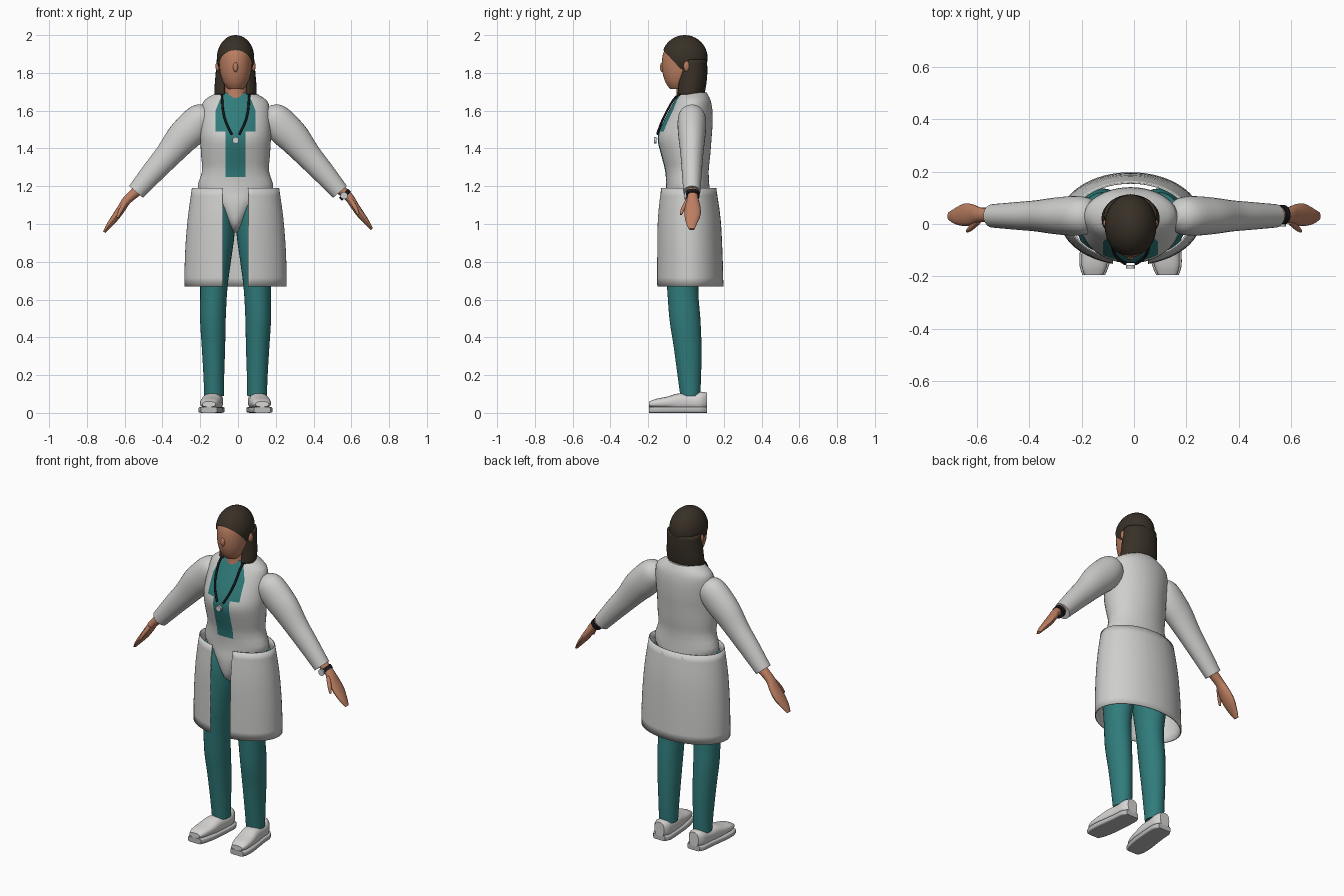
import bpy
import bmesh
from math import cos, sin, pi, radians, copysign
from mathutils import Vector, Matrix

if "Cube" in bpy.data.objects:
    bpy.data.objects.remove(bpy.data.objects["Cube"])

CX = -.013          # centre line of the body
SIDES = (("left", 1), ("right", -1))


def material(name, *rgb):
    mat = bpy.data.materials.new(name)
    mat.use_nodes = True
    mat.diffuse_color = (*rgb, 1)
    mat.node_tree.nodes["Principled BSDF"].inputs["Base Color"].default_value = (*rgb, 1)
    return mat


coat = material("coat white", .62, .62, .61)
scrubs = material("scrub teal", .03, .2, .2)
skin = material("skin", .5, .21, .12)
hair = material("dark brown hair", .04, .03, .02)
shoe = material("shoe white", .68, .67, .66)
sole = material("sole grey", .5, .5, .5)
black = material("black rubber", .01, .01, .012)
silver = material("silver", .6, .62, .63)


def finish(name, bm, *mats):
    """Turn a bmesh into a smooth object that keeps its sharp edges."""
    bmesh.ops.recalc_face_normals(bm, faces=bm.faces)
    mesh = bpy.data.meshes.new(name)
    bm.to_mesh(mesh)
    bm.free()
    for mat in mats:
        mesh.materials.append(mat)
    mesh.shade_smooth()
    mesh.set_sharp_from_angle(angle=radians(42))
    obj = bpy.data.objects.new(name, mesh)
    bpy.context.collection.objects.link(obj)
    return obj


def refine(rings, steps=3):
    """Smoothly resample the rings along their path."""
    r = [Vector(ring) for ring in rings]
    out = []
    for i in range(len(r) - 1):
        a, b, c, d = r[max(i - 1, 0)], r[i], r[i + 1], r[min(i + 2, len(r) - 1)]
        for j in range(steps):
            t = j / steps
            out.append((b * 2 + (c - a) * t + (a * 2 - b * 5 + c * 4 - d) * t ** 2
                        + (b * 3 - a - c * 3 + d) * t ** 3) / 2)
    return out + [r[-1]]


def loft(name, rings, *mats, axis="z", sides=32, power=1, cap=True, tweak=None):
    """Skin elliptical rings (x, y, z, radius, radius) along z, y or a path in xz."""
    bm = bmesh.new()
    rings = refine(rings)
    loops = []
    for i, (x, y, z, ra, rb) in enumerate(rings):
        u, v = Vector((1, 0, 0)), Vector((0, 1, 0))
        if axis == "y":
            v = Vector((0, 0, 1))
        elif axis == "path":
            tangent = rings[min(i + 1, len(rings) - 1)] - rings[max(i - 1, 0)]
            u = Vector(tangent[:3]).cross(v).normalized()
        loop = []
        for k in range(sides):
            c, s = cos(2 * pi * k / sides), sin(2 * pi * k / sides)
            c, s = copysign(abs(c) ** power, c), copysign(abs(s) ** power, s)
            loop.append(bm.verts.new(Vector((x, y, z)) + u * c * ra + v * s * rb))
        loops.append(loop)
    for low, high in zip(loops, loops[1:]):
        for k in range(sides):
            m = (k + 1) % sides
            bm.faces.new((low[k], low[m], high[m], high[k]))
    if cap:
        bm.faces.new(loops[0])
        bm.faces.new(loops[-1])
    if tweak:
        tweak(bm)
    return finish(name, bm, *mats)


def body(profile, x=CX):
    """Rings from (height, half width, front, back)."""
    return [(x, (f + b) / 2, z, a, (b - f) / 2) for z, a, f, b in profile]


def cut(bm, point, normal, remove=False):
    geom = bm.verts[:] + bm.edges[:] + bm.faces[:]
    bmesh.ops.bisect_plane(bm, geom=geom, plane_co=point, plane_no=normal, clear_outer=remove)


def ball(name, centre, size, mat, tweak=None):
    bm = bmesh.new()
    bmesh.ops.create_uvsphere(bm, u_segments=32, v_segments=20, radius=1)
    bmesh.ops.transform(bm, verts=bm.verts,
                        matrix=Matrix.Translation(centre) @ Matrix.Diagonal((*size, 1)))
    if tweak:
        tweak(bm)
    return finish(name, bm, mat)


def disc(name, centre, radius, depth, mat):
    bm = bmesh.new()
    bmesh.ops.create_cone(bm, cap_ends=True, segments=20, radius1=radius, radius2=radius, depth=depth,
                          matrix=Matrix.Translation(centre) @ Matrix.Rotation(pi / 2, 4, "X"))
    return finish(name, bm, mat)


def open_front(half):
    """Remove the front strip of a shell."""
    def tweak(bm):
        for s in (1, -1):
            cut(bm, (CX + s * half, 0, 0), (1, 0, 0))
        strip = [f for f in bm.faces if f.calc_center_median().y < 0
                 and abs(f.calc_center_median().x - CX) < half]
        bmesh.ops.delete(bm, geom=strip, context="FACES")
    return tweak


def thicken(obj, amount):
    mod = obj.modifiers.new("thickness", "SOLIDIFY")
    mod.thickness = amount
    mod.offset = 0


# Coat top with the scrub shirt showing in its opening
def shirt_opening(bm):
    for s in (1, -1):
        cut(bm, (CX + s * .053, 0, 0), (1, 0, 0))
        cut(bm, (CX + s * .105, 0, 0), (1, 0, 0))
        cut(bm, (CX + s * .07, 0, 1.69), (s, 0, .4))
    for z in (1.25, 1.49):
        cut(bm, (0, 0, z), (0, 0, 1))
    for f in bm.faces:
        c = f.calc_center_median()
        wide = min(.105, .07 + (1.69 - c.z) * .4)
        half = wide if c.z > 1.49 else .053 if c.z > 1.25 else 0
        f.material_index = int(c.y < 0 and abs(c.x - CX) < half)


loft("coat_top", body([
    (.955, .02, -.04, .05), (1, .045, -.1, .1), (1.1, .12, -.115, .13), (1.18, .2, -.105, .125),
    (1.28, .177, -.11, .12), (1.36, .182, -.13, .128), (1.45, .187, -.15, .135),
    (1.52, .187, -.13, .14), (1.6, .182, -.09, .14), (1.655, .165, -.06, .13), (1.695, .1, -.04, .11)]),
    coat, scrubs, sides=48, tweak=shirt_opening)

# Coat skirt, open in front and at both ends
skirt = loft("coat_skirt", body([
    (.67, .268, -.155, .195), (.85, .264, -.155, .19), (1.03, .25, -.152, .18), (1.19, .228, -.135, .157)]),
    coat, sides=64, cap=False, tweak=open_front(.067))
thicken(skirt, .006)

# Head, neck and nose
loft("head", body([
    (1.715, .04, -.085, 0), (1.745, .062, -.106, .03), (1.79, .079, -.122, .07), (1.84, .086, -.128, .09),
    (1.89, .087, -.124, .09), (1.93, .08, -.108, .085), (1.97, .05, -.07, .06)]), skin)
loft("neck", body([(1.66, .064, -.055, .065), (1.7, .06, -.05, .06), (1.78, .058, -.05, .06)]), skin)
ball("nose", (CX, -.124, 1.83), (.013, .014, .026), skin)

# Hair cap cut along a slanted hairline, and the long hair round the neck
ball("hair_cap", (CX, -.007, 1.88), (.099, .121, .12), hair,
     lambda bm: cut(bm, (0, -.125, 1.925), (0, -.135, -.125), True))
long_hair = loft("long_hair", body([
    (1.685, .1, -.05, .085), (1.73, .1, -.045, .095), (1.8, .094, -.04, .102), (1.87, .09, -.03, .1)]),
    hair, cap=False, tweak=open_front(.06))
thicken(long_hair, .022)

for side, s in SIDES:
    ball(side + "_ear", (CX + s * .094, .003, 1.835), (.012, .016, .028), skin)

    # Trouser leg
    leg = [(1.15, .11, .085, -.1, .12), (1.05, .108, .1, -.12, .135), (.95, .105, .1, -.12, .13),
           (.8, .11, .085, -.115, .09), (.66, .115, .072, -.1, .065), (.5, .12, .068, -.088, .076),
           (.35, .117, .062, -.065, .082), (.2, .115, .055, -.045, .08), (.09, .114, .052, -.03, .075)]
    loft(side + "_trouser_leg", [body([(z, a, f, b)], CX + s * x)[0] for z, x, a, f, b in leg], scrubs)

    # Shoe and sole, turned slightly outwards
    upper = [(-.195, .141, .035, .014, .046), (-.16, .139, .048, .024, .05), (-.1, .132, .054, .032, .054),
             (-.04, .125, .053, .045, .058), (.03, .118, .051, .044, .058),
             (.08, .116, .049, .05, .062), (.11, .115, .032, .042, .065)]
    loft(side + "_shoe", [(CX + s * x, y, z, a, h) for y, x, a, h, z in upper],
         shoe, axis="y", power=.8)
    loft(side + "_sole", [(CX + s * x, y, .016, a + .008, .016) for y, x, a, h, z in upper],
         sole, axis="y", power=.35)

    # Sleeve with a rounded shoulder
    sleeve = [(.15, 1.605, .03, .03), (.172, 1.585, .066, .062), (.2, 1.555, .084, .074),
              (.245, 1.505, .09, .075), (.3, 1.45, .085, .07), (.37, 1.365, .07, .06),
              (.45, 1.275, .06, .053), (.54, 1.17, .048, .045)]
    loft(side + "_sleeve", [(s * x, .031, z, a, b) for x, z, a, b in sleeve], coat, axis="path")

    # Hand and thumb
    lift = .01 if s > 0 else -.005
    hand = [(.52, .035, 1.19, .028, .03), (.585, .035, 1.135, .024, .028), (.615, .035, 1.09, .022, .04),
            (.65, .035, 1.04, .02, .043), (.685, .03, .995, .014, .03), (.708, .03, .962, .007, .015)]
    thumb = [(.595, .012, 1.12, .012, .014), (.622, -.013, 1.075, .011, .012), (.638, -.027, 1.04, .006, .006)]
    for part, rings in (("_hand", hand), ("_thumb", thumb)):
        loft(side + part, [(s * x, y, z + lift, a, b) for x, y, z, a, b in rings],
             skin, axis="path", sides=16)

# Wrist watch
loft("watch_band", [(.559, .035, 1.163, .034, .037), (.575, .035, 1.147, .034, .037)], black, axis="path")
disc("watch_face", (.562, -.003, 1.15), .019, .012, silver)

# Stethoscope tube hanging round the neck, and its chest piece
half_tube = [(.02, -.152, 1.475), (.05, -.135, 1.53), (.068, -.1, 1.6), (.072, -.055, 1.68), (.075, .02, 1.71)]
path = [(CX + x, y, z) for x, y, z in half_tube] + [(CX, .075, 1.715)]
path += [(CX - x, y, z) for x, y, z in reversed(half_tube)]
curve = bpy.data.curves.new("stethoscope_tube", "CURVE")
curve.dimensions = "3D"
curve.bevel_depth = .006
curve.use_fill_caps = True
spline = curve.splines.new("NURBS")
spline.points.add(len(path) - 1)
for point, co in zip(spline.points, path):
    point.co = (*co, 1)
spline.order_u = 3
spline.use_endpoint_u = True
curve.materials.append(black)
bpy.context.collection.objects.link(bpy.data.objects.new("stethoscope_tube", curve))
disc("stethoscope_chest_piece", (CX, -.163, 1.443), .017, .014, silver)
